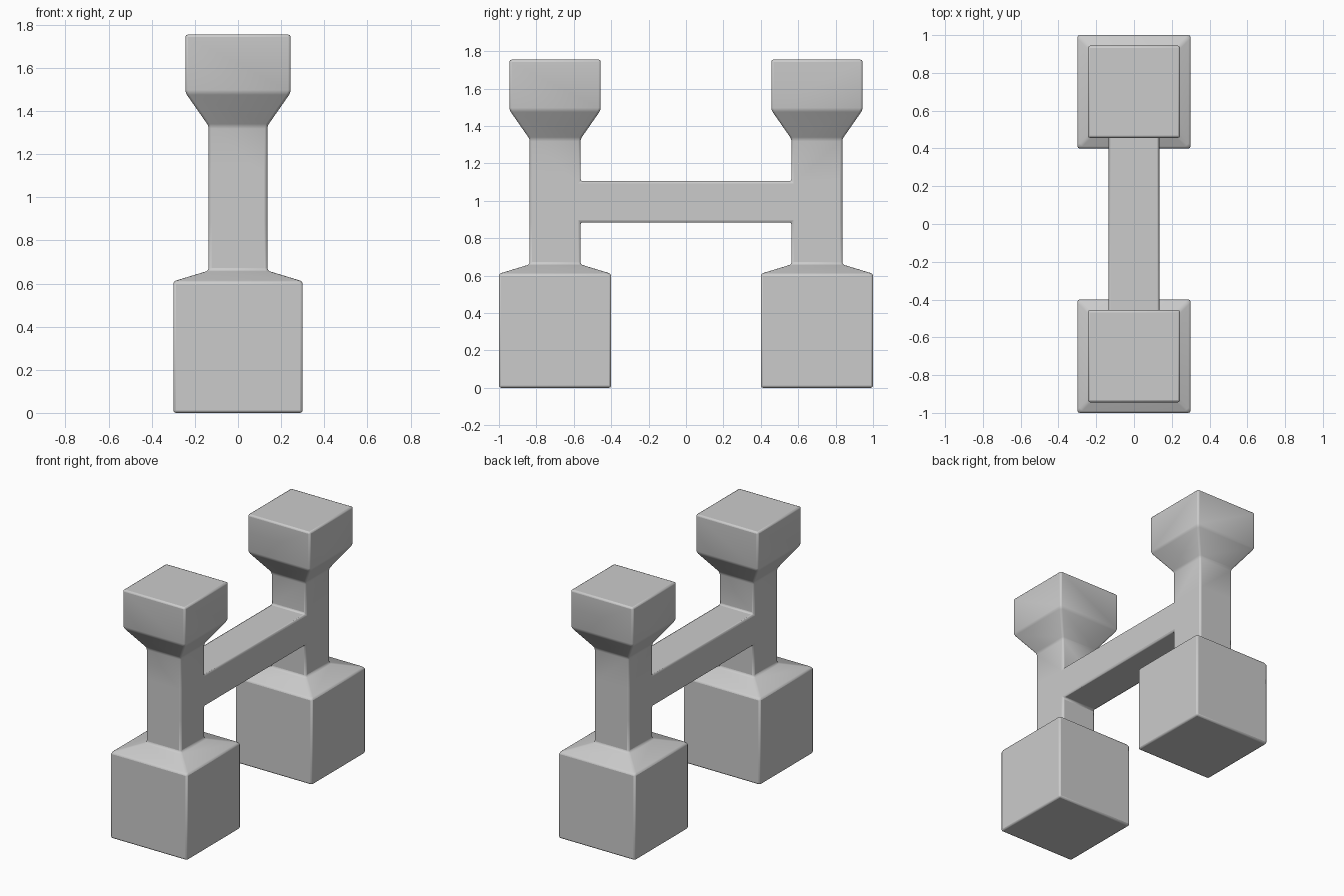
import bpy, bmesh, math

if "Cube" in bpy.data.objects:
    bpy.data.objects.remove(bpy.data.objects["Cube"])

HALF_SPACING = 0.7
# (half width, height) of each square ring up a post
RINGS = [(0.30, 0.0), (0.30, 0.61), (0.136, 0.66), (0.136, 0.885),
         (0.136, 1.105), (0.136, 1.33), (0.244, 1.485), (0.244, 1.755)]
BAR = 3  # ring span where the crossbar joins


def add_post(bm, cy, side):
    """Square post; leaves an opening facing the centre and returns its edge loop."""
    rings = [[bm.verts.new((sx * h, cy + sy * h * side, z))
              for sx, sy in ((-1, -1), (1, -1), (1, 1), (-1, 1))] for h, z in RINGS]
    for i, (a, b) in enumerate(zip(rings, rings[1:])):
        for k in range(4):
            if i == BAR and k == 0:
                continue
            n = (k + 1) % 4
            bm.faces.new((a[k], a[n], b[n], b[k]))
    bm.faces.new(rings[0])
    bm.faces.new(rings[-1])
    a, b = rings[BAR], rings[BAR + 1]
    return [a[0], a[1], b[1], b[0]]


bm = bmesh.new()
left = add_post(bm, -HALF_SPACING, -1)
right = add_post(bm, HALF_SPACING, 1)

# Crossbar joining the two posts
for k in range(4):
    n = (k + 1) % 4
    bm.faces.new((left[k], left[n], right[n], right[k]))
bmesh.ops.recalc_face_normals(bm, faces=bm.faces)

mesh = bpy.data.meshes.new("double_post_frame")
bm.to_mesh(mesh)
bm.free()
frame = bpy.data.objects.new("double_post_frame", mesh)
bpy.context.collection.objects.link(frame)
bpy.context.view_layer.objects.active = frame
frame.select_set(True)
bpy.ops.object.shade_smooth_by_angle(angle=math.radians(35))

# Softened edges
bevel = frame.modifiers.new("soft_edges", 'BEVEL')
bevel.width = 0.012
bevel.segments = 2
bevel.limit_method = 'ANGLE'
bevel.angle_limit = math.radians(20)
